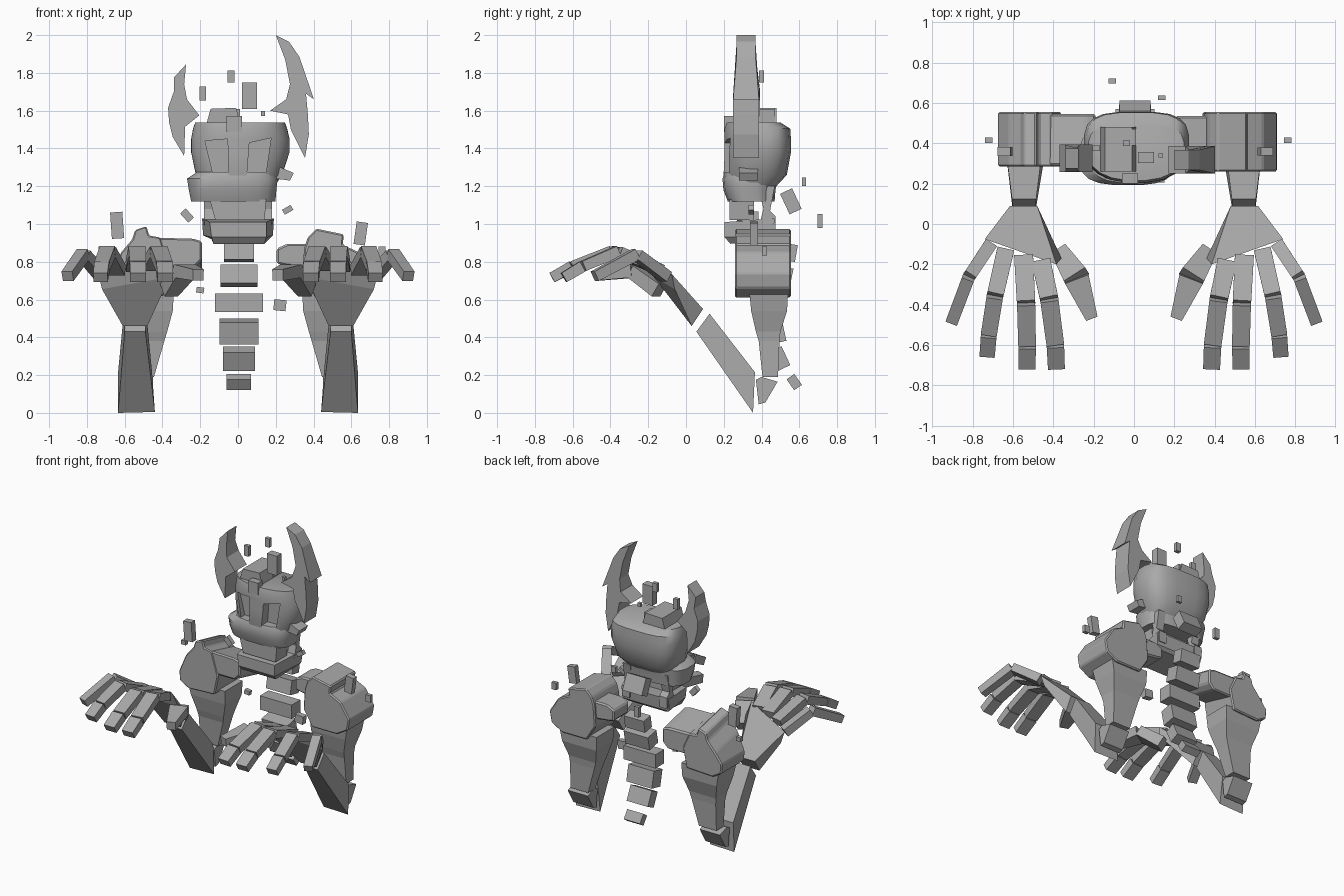
import bpy, bmesh, math
from mathutils import Vector, Euler

stone = bpy.data.materials.new("stone_grey")
stone.diffuse_color = (0.4, 0.4, 0.4, 1)


def finish(name, bm, bevel=0.0, smooth=False):
    bmesh.ops.recalc_face_normals(bm, faces=bm.faces)
    if bevel:
        bmesh.ops.bevel(bm, geom=bm.edges[:], offset=bevel, segments=1, affect='EDGES')
    me = bpy.data.meshes.new(name)
    bm.to_mesh(me)
    bm.free()
    me.materials.append(stone)
    ob = bpy.data.objects.new(name, me)
    bpy.context.collection.objects.link(ob)
    if smooth:
        bpy.ops.object.select_all(action='DESELECT')
        bpy.context.view_layer.objects.active = ob
        ob.select_set(True)
        bpy.ops.object.shade_smooth_by_angle(angle=math.radians(35))
    return ob


def loft(name, rings, bevel=0.0, smooth=False):
    bm = bmesh.new()
    vs = [[bm.verts.new(p) for p in r] for r in rings]
    n = len(rings[0])
    for a, b in zip(vs, vs[1:]):
        for i in range(n):
            bm.faces.new((a[i], a[(i + 1) % n], b[(i + 1) % n], b[i]))
    bm.faces.new(vs[0])
    bm.faces.new(vs[-1][::-1])
    return finish(name, bm, bevel, smooth)


def prism(name, xz, y0, y1, bevel=0.0, drop=0.0):
    """Front profile pushed from y0 to y1; drop lowers the upper back points."""
    back = [(x, y1, z - (drop if z > .76 else 0)) for x, z in xz]
    return loft(name, [[(x, y0, z) for x, z in xz], back], bevel)


def prism_yz(name, yz, x0, x1, bevel=0.0):
    return loft(name, [[(x, y, z) for y, z in yz] for x in (x0, x1)], bevel)


def horn(name, xz, y):
    """Horn plate, thinner towards the tip."""
    return loft(name, [[(x, y + s * (.05 if z > 1.72 else .068), z) for x, z in xz] for s in (-1, 1)])


def box(name, c, s, rot=(0, 0, 0)):
    bm = bmesh.new()
    bmesh.ops.create_cube(bm, size=1)
    m = Euler([math.radians(a) for a in rot]).to_matrix()
    for v in bm.verts:
        v.co = m @ Vector([v.co[i] * s[i] for i in range(3)]) + Vector(c)
    return finish(name, bm)


def limb(name, p, q, w0, h0, w1, h1):
    """Tapered box from p to q."""
    p, q = Vector(p), Vector(q)
    d = (q - p).normalized()
    s = d.cross(Vector((0, 0, 1))).normalized()
    u = s.cross(d)
    return loft(name, [[c + s * w * a / 2 + u * h * b / 2
                        for a, b in ((-1, -1), (1, -1), (1, 1), (-1, 1))]
                       for c, w, h in ((p, w0, h0), (q, w1, h1))])


def oval(x0, x1, y0, y1, z, front=3.0, back=3.0, n=20):
    """Rounded-box ring, with its own squareness in front and behind."""
    pts = []
    for i in range(n):
        t = 2 * math.pi * (i + 0.5) / n
        c, s = math.cos(t), math.sin(t)
        e = back if s > 0 else front
        pts.append(((x0 + x1) / 2 + (x1 - x0) / 2 * math.copysign(abs(c) ** (2 / e), c),
                    (y0 + y1) / 2 + (y1 - y0) / 2 * math.copysign(abs(s) ** (2 / e), s), z))
    return pts


# Skull with cut eye sockets
skull = loft("skull", [oval(*r, 2.3, 3.4) for r in (
    (-.19, .19, .22, .47, 1.19), (-.225, .235, .197, .535, 1.26), (-.25, .275, .203, .557, 1.38),
    (-.25, .275, .203, .557, 1.45), (-.24, .262, .203, .553, 1.505), (-.228, .25, .215, .50, 1.538))],
    smooth=True)
sockets = {"left_socket": [(-.175, 1.44), (-.055, 1.45), (-.05, 1.225), (-.125, 1.235)],
           "right_socket": [(.06, 1.43), (.175, 1.455), (.145, 1.25), (.045, 1.225)]}
for name, pts in sockets.items():
    cutter = prism(name, pts, .1, .27)
    cutter.hide_render = True
    mod = skull.modifiers.new(name, 'BOOLEAN')
    mod.operation = 'DIFFERENCE'
    mod.solver = 'EXACT'
    mod.object = cutter
    bpy.ops.object.select_all(action='DESELECT')
    bpy.context.view_layer.objects.active = skull
    skull.select_set(True)
    bpy.ops.object.modifier_apply(modifier=name)
    bpy.data.objects.remove(cutter)

# Upper jaw, teeth block, cheek spike, forehead and crown blocks
loft("upper_jaw", [oval(-.25, .20, .22, .47, 1.12), oval(-.262, .205, .197, .475, 1.18),
                   oval(-.272, .212, .192, .485, 1.24), oval(-.22, .2, .205, .5, 1.275)], smooth=True)
prism("upper_teeth", [(-.15, 1.13), (.15, 1.13), (.14, 1.02), (-.12, 1.02)], .23, .36)
prism("cheek_spike", [(.2, 1.31), (.295, 1.27), (.275, 1.23), (.2, 1.24)], .28, .38)
box("forehead_block", (-.02, .225, 1.53), (.08, .05, .085))
prism("crown_block", [(-.17, 1.52), (-.145, 1.61), (-.01, 1.615), (.015, 1.52)], .26, .48)
box("crown_back_block", (-.02, .43, 1.57), (.06, .08, .08))

# Lower jaw with rear branches
loft("lower_jaw", [[(-.13, .235, .895), (.14, .235, .895), (.15, .44, .92), (-.14, .44, .92)],
                   [(-.14, .205, .93), (.15, .205, .93), (.185, .46, .94), (-.185, .46, .94)],
                   [(-.15, .205, 1.01), (.15, .205, 1.01), (.19, .47, 1.03), (-.19, .47, 1.03)]])
for s, side in ((-1, "left"), (1, "right")):
    prism_yz(side + "_jaw_branch", [(.39, 1.0), (.475, .96), (.475, 1.04), (.445, 1.07),
                                    (.47, 1.2), (.38, 1.2), (.41, 1.08)], s * .12, s * .18)

# Horns
horn("left_horn", [(-.275, 1.845), (-.34, 1.775), (-.34, 1.70), (-.37, 1.615), (-.365, 1.54),
                   (-.345, 1.46), (-.285, 1.36), (-.28, 1.515), (-.205, 1.575), (-.27, 1.66),
                   (-.285, 1.74)], .325)
horn("right_horn", [(.2, 2.0), (.27, 1.965), (.325, 1.885), (.402, 1.66), (.36, 1.69), (.37, 1.58),
                    (.375, 1.475), (.355, 1.35), (.28, 1.5), (.265, 1.58), (.17, 1.6),
                    (.255, 1.66), (.275, 1.74), (.25, 1.87)], .318)

# Spine: centre y, centre z, width, depth, height, tilt
for i, (y, z, w, d, h, t) in enumerate([
        (.555, 1.12, .155, .07, .12, 25), (.545, .85, .16, .08, .09, -10),
        (.51, .725, .195, .1, .10, -12), (.475, .583, .255, .1, .10, 0),
        (.47, .43, .205, .1, .12, 12), (.495, .287, .17, .075, .11, 25),
        (.573, .163, .13, .05, .07, 35)]):
    box(f"vertebra_{i}", (.005, y, z), (w, d, h), (t, 0, 0))

# Shoulders and collarbones
prism("left_shoulder", [(-.56, .92), (-.545, .97), (-.485, .99), (-.47, .94), (-.41, .93), (-.36, .76),
                        (-.39, .62), (-.6, .61), (-.67, .65), (-.675, .72), (-.62, .85)],
      .285, .555, .008, .06)
prism("right_shoulder", [(.37, .93), (.415, .975), (.56, .945), (.555, .89), (.64, .85), (.71, .74),
                         (.695, .66), (.61, .61), (.41, .61), (.34, .72), (.35, .87)],
      .26, .555, .008)
prism("left_collarbone", [(-.5, .93), (-.24, .925), (-.19, .91), (-.19, .81), (-.23, .77), (-.5, .77)],
      .29, .545, .01, .06)
prism("right_collarbone", [(.205, .87), (.26, .895), (.42, .895), (.42, .76), (.25, .78), (.205, .79)],
      .36, .535, .01)

# Arms and hands, mirrored
fingers = {  # joint points and width
    "little_finger": (.065, [(.715, -.105, .72), (.82, -.265, .84), (.905, -.49, .72)]),
    "ring_finger": (.085, [(.638, -.133, .755), (.69, -.36, .855), (.72, -.55, .775), (.728, -.65, .715)]),
    "middle_finger": (.094, [(.547, -.162, .775), (.535, -.395, .855), (.53, -.605, .775), (.53, -.712, .715)]),
    "index_finger": (.094, [(.46, -.188, .78), (.42, -.375, .855), (.39, -.60, .775), (.385, -.712, .715)])}

for s, side in ((-1, "left_"), (1, "right_")):
    rows = [(.335, .54, .64, .34, .64), (.345, .535, .54, .345, .62), (.37, .50, .43, .375, .59),
            (.385, .495, .38, .39, .585), (.405, .487, .19, .445, .585)]
    loft(side + "upper_arm", [[(s * a, y0, z), (s * b, y0, z), (s * b, y1, z), (s * a, y1, z)]
                              for y0, y1, z, a, b in rows])
    prism_yz(side + "elbow", [(.37, .175), (.40, .19), (.485, .165), (.42, .055), (.385, .045)],
             s * .45, s * .61)
    # forearm, narrow at the wrist
    loft(side + "forearm", [[(s * .44, .355, .005), (s * .635, .355, 0), (s * .635, .365, .215), (s * .455, .365, .215)],
                            [(s * .49, .055, .43), (s * .6, .055, .43), (s * .605, .125, .525), (s * .485, .125, .525)]])
    # palm, wide at the knuckles
    loft(side + "palm", [[(s * .48, .03, .46), (s * .61, .03, .46), (s * .615, .09, .55), (s * .48, .09, .55)],
                         [(s * .36, -.17, .72), (s * .72, -.06, .655), (s * .74, -.075, .735), (s * .385, -.2, .815)]])
    for name, (w, pts) in fingers.items():
        pts = [Vector((s * x, y, z)) for x, y, z in pts]
        for i, (p, q) in enumerate(zip(pts, pts[1:])):
            k = 1 - .04 * i
            limb(f"{side}{name}_{i}", p, p.lerp(q, .97), w * k, .06, w * k * .97, .055)
    # thumb in two pieces
    limb(side + "thumb_base", (s * .365, -.14, .65), (s * .285, -.265, .75), .085, .08, .125, .07)
    limb(side + "thumb_tip", (s * .285, -.27, .752), (s * .21, -.467, .73), .125, .07, .06, .06)

# Floating fragments: centre, size, tilt
for i, (c, d, t) in enumerate([
        ((-.187, .375, 1.69), (.036, .027, .075), 0), ((-.037, .4, 1.78), (.036, .027, .063), 0),
        ((.06, .33, 1.68), (.08, .055, .14), 0), ((.132, .34, 1.585), (.022, .02, .027), 0),
        ((-.108, .71, 1.015), (.036, .025, .074), 0), ((.138, .625, 1.223), (.036, .022, .045), 0),
        ((-.72, .415, .867), (.036, .027, .03), 0), ((.762, .415, .857), (.038, .027, .05), 0),
        ((-.64, .36, .993), (.065, .045, .14), -4), ((.65, .36, .95), (.06, .04, .12), 8),
        ((-.27, .285, 1.045), (.04, .03, .065), -42), ((.263, .345, 1.075), (.052, .03, .03), -30),
        ((-.2, .4, .65), (.04, .03, .03), 8), ((.222, .4, .57), (.065, .04, .058), 6)]):
    box(f"fragment_{i}", c, d, (0, t, 0))
